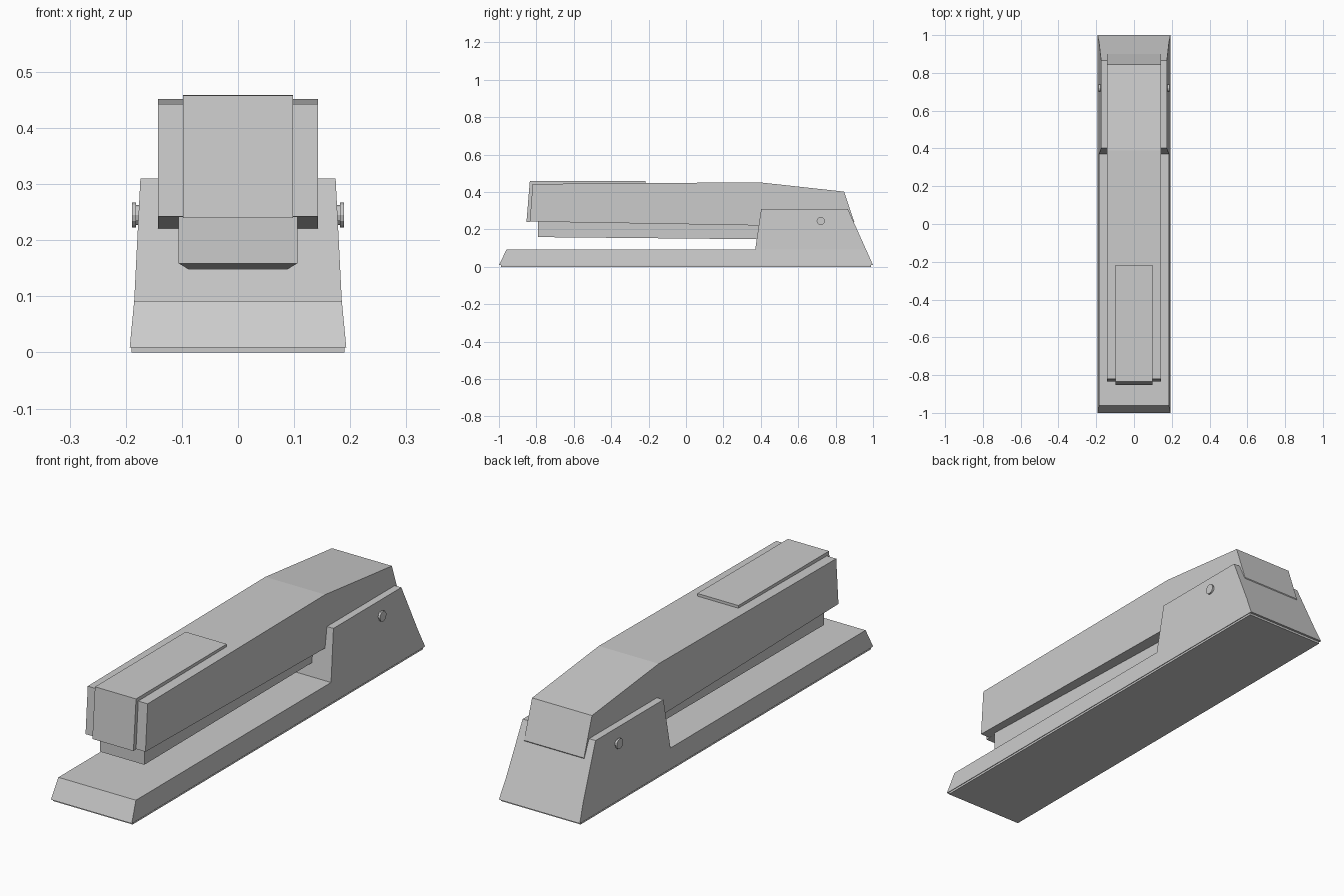
import bpy, bmesh, math
from mathutils import Matrix

if "Cube" in bpy.data.objects:
    bpy.data.objects.remove(bpy.data.objects["Cube"])


def finish(bm, name):
    bmesh.ops.recalc_face_normals(bm, faces=bm.faces)
    me = bpy.data.meshes.new(name)
    bm.to_mesh(me)
    bm.free()
    ob = bpy.data.objects.new(name, me)
    bpy.context.collection.objects.link(ob)
    return ob


def extrude_profile(profile, half_width, split_z=None):
    """Side profile (y, z) spanned across x; half_width(y, z) gives the taper."""
    bm = bmesh.new()
    face = bm.faces.new([bm.verts.new((-1, y, z)) for y, z in profile])
    ext = bmesh.ops.extrude_face_region(bm, geom=[face])["geom"]
    for v in ext:
        if isinstance(v, bmesh.types.BMVert):
            v.co.x = 1
    if split_z is not None:
        bmesh.ops.bisect_plane(bm, geom=bm.verts[:] + bm.edges[:] + bm.faces[:],
                               dist=1e-5, plane_co=(0, 0, split_z), plane_no=(0, 0, 1))
    for v in bm.verts:
        v.co.x = math.copysign(half_width(v.co.y, v.co.z), v.co.x)
    return bm


# base with raised rear block, sides leaning inwards
def base_width(y, z):
    if z <= 0.0921:
        return 0.193 - (z - 0.009) / 0.083 * 0.008
    return 0.185 - (z - 0.092) / 0.218 * 0.011


base = [(-1, 0.009), (-0.96, 0.092), (0.37, 0.092), (0.402, 0.31),
        (0.865, 0.31), (1, 0.009)]
finish(extrude_profile(base, base_width, 0.092), "base")

# thin rubber sole
sole = [(-0.99, 0), (-0.99, 0.009), (0.99, 0.009), (0.99, 0)]
finish(extrude_profile(sole, lambda y, z: 0.19), "sole_pad")

# upper arm
arm = [(-0.835, 0.242), (-0.82, 0.443), (0.39, 0.452), (0.845, 0.402),
       (0.90, 0.24), (0.885, 0.213)]
finish(extrude_profile(arm, lambda y, z: 0.143), "upper_arm")

# staple magazine, narrowing towards the rear
magazine = [(-0.79, 0.159), (-0.79, 0.26), (0.45, 0.26), (0.45, 0.147)]
finish(extrude_profile(magazine, lambda y, z: 0.106 - (y + 0.79) * 0.016), "magazine")

# bent plate over the nose
plate = [(-0.853, 0.24), (-0.835, 0.458), (-0.217, 0.459), (-0.217, 0.44),
         (-0.80, 0.435), (-0.815, 0.242)]
finish(extrude_profile(plate, lambda y, z: 0.098), "nose_plate")


# hinge pins: shaft and head on each side
def pin(name, side):
    bm = bmesh.new()
    for radius, x0, x1 in ((0.018, 0.16, 0.183), (0.022, 0.182, 0.189)):
        m = (Matrix.Translation((side * (x0 + x1) / 2, 0.72, 0.245))
             @ Matrix.Rotation(math.pi / 2, 4, 'Y'))
        bmesh.ops.create_cone(bm, cap_ends=True, segments=12, radius1=radius,
                              radius2=radius, depth=x1 - x0, matrix=m)
    finish(bm, name)


pin("hinge_pin_left", -1)
pin("hinge_pin_right", 1)
